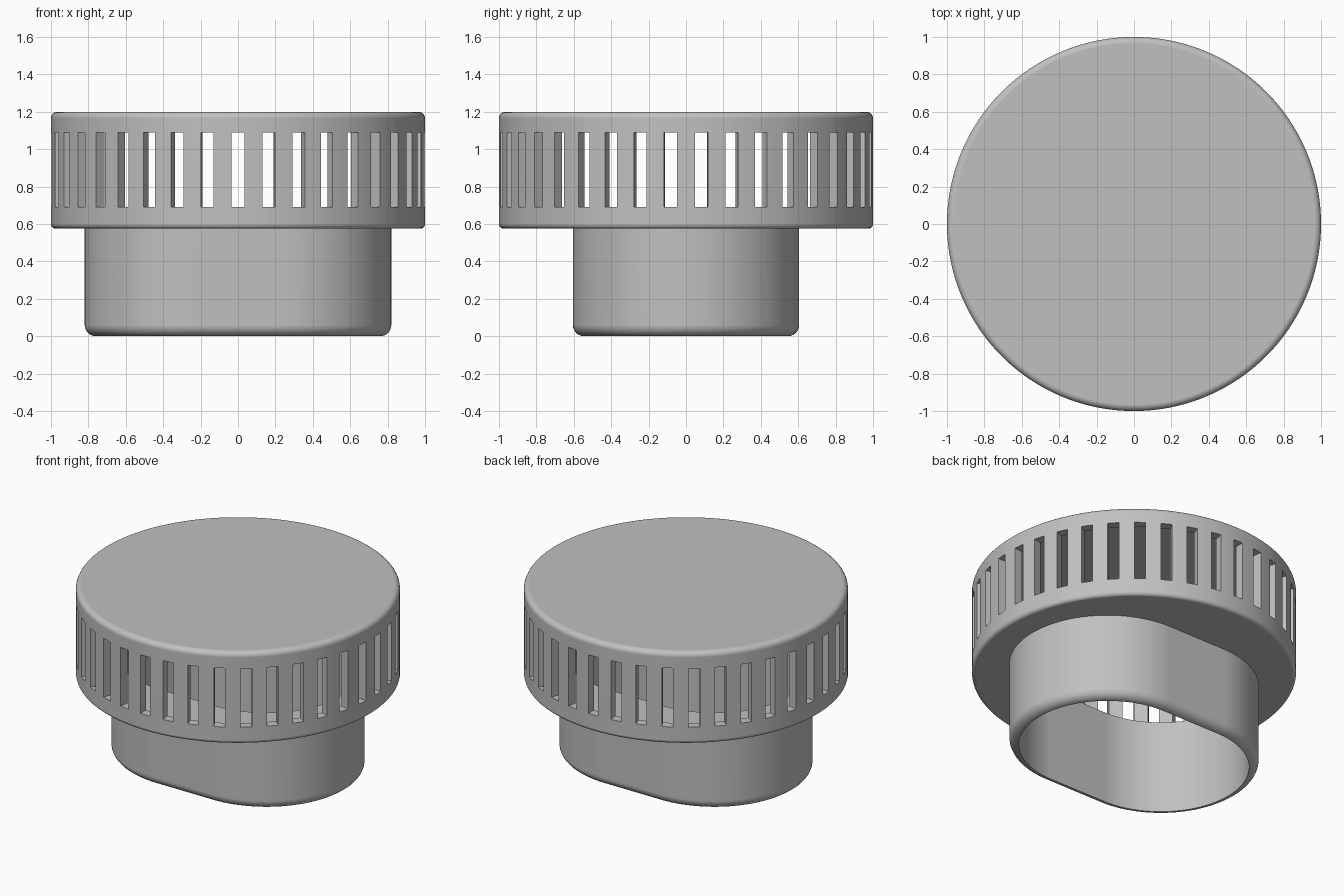
import bpy, bmesh
from math import sin, cos, pi
from mathutils import Matrix

SIDES = 152          # points around every ring
SLOTS = 38
WALL = 0.06
STRAIGHT = 0.215     # half length of the flat sides of the oval neck
NECK_R, DRUM_R = 0.605, 1.0
DRUM_Z, TOP_Z = 0.575, 1.2

cube = bpy.data.objects.get("Cube")
if cube:
    bpy.data.objects.remove(cube)

grey = bpy.data.materials.new("plain grey")
grey.use_nodes = True
colour = (0.53, 0.53, 0.53, 1)
grey.diffuse_color = colour
grey.node_tree.nodes["Principled BSDF"].inputs["Base Color"].default_value = colour


def make_object(name, bm):
    bmesh.ops.recalc_face_normals(bm, faces=bm.faces)
    mesh = bpy.data.meshes.new(name)
    bm.to_mesh(mesh)
    bm.free()
    mesh.materials.append(grey)
    obj = bpy.data.objects.new(name, mesh)
    bpy.context.collection.objects.link(obj)
    return obj


def fillet(r, z, size, start, steps=6):
    """Quarter-round profile points about a centre (r, z)."""
    angles = [start + pi / 2 * i / steps for i in range(steps + 1)]
    return [(r + size * cos(a), z + size * sin(a)) for a in angles]


def add_ring(bm, r, z, straight):
    """Circle, or an oval with two straight sides."""
    verts = []
    for i in range(SIDES):
        a = 2 * pi * (i + 0.5) / SIDES
        shift = straight if cos(a) > 0 else -straight
        verts.append(bm.verts.new((r * cos(a) + shift, r * sin(a), z)))
    return verts


# Section of the hollow body, from the inner ceiling round to the top
inner_drum = [(DRUM_R - WALL, TOP_Z - WALL), (DRUM_R - WALL, DRUM_Z + WALL)]
neck = [(NECK_R - WALL, DRUM_Z + WALL)]
neck += fillet(NECK_R - WALL, WALL, WALL, -pi / 2) + [(NECK_R, DRUM_Z)]
low, high = 0.025, 0.035
outer_drum = fillet(DRUM_R - low, DRUM_Z + low, low, -pi / 2)
outer_drum += fillet(DRUM_R - high, TOP_Z - high, high, 0)

bm = bmesh.new()
rings = [add_ring(bm, r, z, 0) for r, z in inner_drum]
rings += [add_ring(bm, r, z, STRAIGHT) for r, z in neck]
rings += [add_ring(bm, r, z, 0) for r, z in outer_drum]
for a, b in zip(rings, rings[1:]):
    for i in range(SIDES):
        j = (i + 1) % SIDES
        bm.faces.new((a[i], a[j], b[j], b[i]))
bm.faces.new(rings[0])
bm.faces.new(rings[-1])
body = make_object("vent_cap", bm)

# Radial slots through the drum wall
bm = bmesh.new()
for k in range(SLOTS):
    turn = Matrix.Rotation(2 * pi * k / SLOTS - pi / 2, 4, "Z")
    place = Matrix.Translation((0.97, 0, 0.89))
    size = Matrix.Diagonal((0.2, 0.07, 0.4, 1))
    bmesh.ops.create_cube(bm, size=1, matrix=turn @ place @ size)
cutter = make_object("slot_cutter", bm)
cutter.hide_render = True

cut = body.modifiers.new("slots", "BOOLEAN")
cut.operation = "DIFFERENCE"
cut.solver = "EXACT"
cut.object = cutter
bpy.ops.object.select_all(action="DESELECT")
body.select_set(True)
bpy.context.view_layer.objects.active = body
bpy.ops.object.modifier_apply(modifier="slots")
bpy.data.objects.remove(cutter)

# Smooth rounds, crisp edges, flat caps
bpy.ops.object.shade_smooth_by_angle(angle=pi / 6)
normals = body.modifiers.new("flat_caps", "WEIGHTED_NORMAL")
normals.keep_sharp = True
